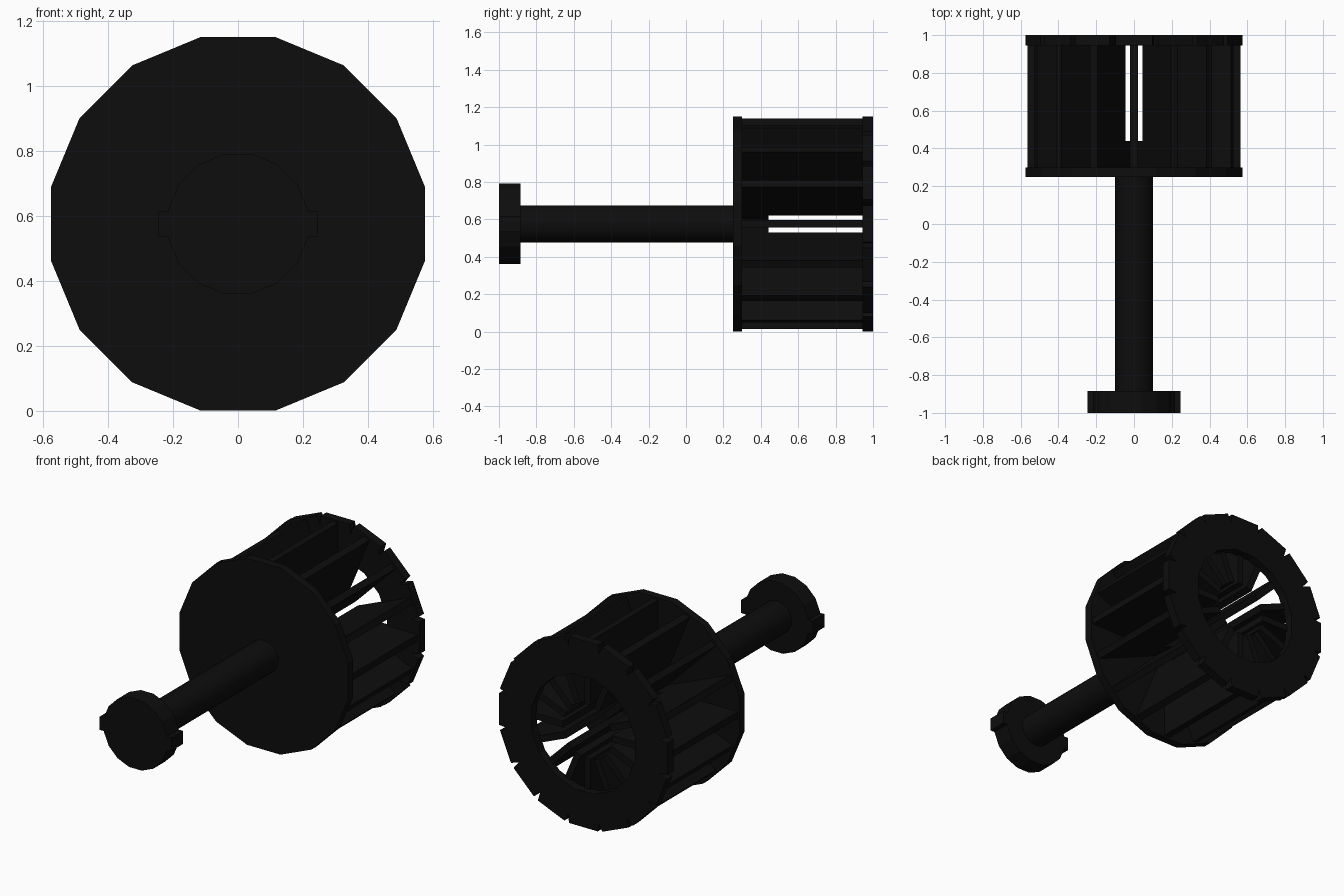
import bpy
import bmesh
import math
from mathutils import Matrix, Vector

cube = bpy.data.objects.get("Cube")
if cube:
    bpy.data.objects.remove(cube, do_unlink=True)

SIDES = 16
STEP = 2 * math.pi / SIDES
AXIS_Z = 0.576
APOTHEM = 0.575
CORNER = APOTHEM / math.cos(STEP / 2)

black = bpy.data.materials.new("matte_black")
black.use_nodes = True
black.diffuse_color = (0.004, 0.004, 0.004, 1)
black.node_tree.nodes["Principled BSDF"].inputs["Base Color"].default_value = black.diffuse_color


def finish(name, bm):
    bmesh.ops.recalc_face_normals(bm, faces=bm.faces)
    mesh = bpy.data.meshes.new(name)
    bm.to_mesh(mesh)
    bm.free()
    mesh.materials.append(black)
    obj = bpy.data.objects.new(name, mesh)
    obj.location.z = AXIS_Z
    bpy.context.collection.objects.link(obj)
    return obj


def polar(r, a, y):
    return Vector((r * math.sin(a), y, r * math.cos(a)))


def extrude_face(bm, points, offset):
    face = bm.faces.new([bm.verts.new(p) for p in points])
    new = bmesh.ops.extrude_face_region(bm, geom=[face], use_keep_orig=True)
    verts = [g for g in new["geom"] if isinstance(g, bmesh.types.BMVert)]
    bmesh.ops.translate(bm, verts=verts, vec=offset)


def prism(name, radius, y0, y1, sides):
    """Polygonal cylinder along y with a flat side on top."""
    bm = bmesh.new()
    points = [polar(radius, (i + 0.5) * 2 * math.pi / sides, y0) for i in range(sides)]
    extrude_face(bm, points, Vector((0, y1 - y0, 0)))
    return finish(name, bm)


# Front plate, shaft and end cap
prism("front_plate", CORNER, 0.25, 0.30, SIDES)
shaft = prism("shaft", 0.10, -0.95, 0.27, 32)
for poly in shaft.data.polygons:
    poly.use_smooth = len(poly.vertices) == 4
prism("end_cap", 0.215 / math.cos(STEP / 2), -1.0, -0.885, SIDES)

# Side lugs on the end cap
bm = bmesh.new()
for side in (-1, 1):
    bmesh.ops.create_cube(bm, size=1, matrix=Matrix.Translation((side * 0.215, -0.9425, 0))
                          @ Matrix.Diagonal((0.06, 0.115, 0.08, 1)))
finish("cap_lugs", bm)

# Back ring with a small V notch at every corner
bm = bmesh.new()
half = 0.098
edge_r, edge_a = math.hypot(half, APOTHEM), math.atan2(half, APOTHEM)
INNER = 0.36
loops = []
for y in (0.945, 1.0):
    outer, inner = [], []
    for i in range(SIDES):
        a = i * STEP
        for r, da in ((edge_r, -edge_a), (edge_r, edge_a), (0.53, STEP / 2)):
            outer.append(bm.verts.new(polar(r, a + da, y)))
        inner.append(bm.verts.new(polar(INNER, a + STEP / 2, y)))
    loops.append((outer, inner))
    for i in range(SIDES):
        bm.faces.new([inner[i - 1], outer[3 * i - 1], outer[3 * i],
                      outer[3 * i + 1], outer[3 * i + 2], inner[i]])
for front, back in zip(*loops):
    for i in range(len(front)):
        bm.faces.new([front[i - 1], front[i], back[i], back[i - 1]])
finish("back_ring", bm)

# Radial vanes, stepped inward to the hub behind the front plate
bm = bmesh.new()
profile = [(0.0, 0.27), (0.563, 0.27), (0.563, 0.96), (0.166, 0.96), (0.166, 0.44), (0.0, 0.44)]
for i in range(SIDES):
    turn = Matrix.Rotation(i * STEP, 3, 'Y')
    points = [turn @ Vector((-0.02, y, r)) for r, y in profile]
    extrude_face(bm, points, turn @ Vector((0.04, 0, 0)))
finish("vanes", bm)
